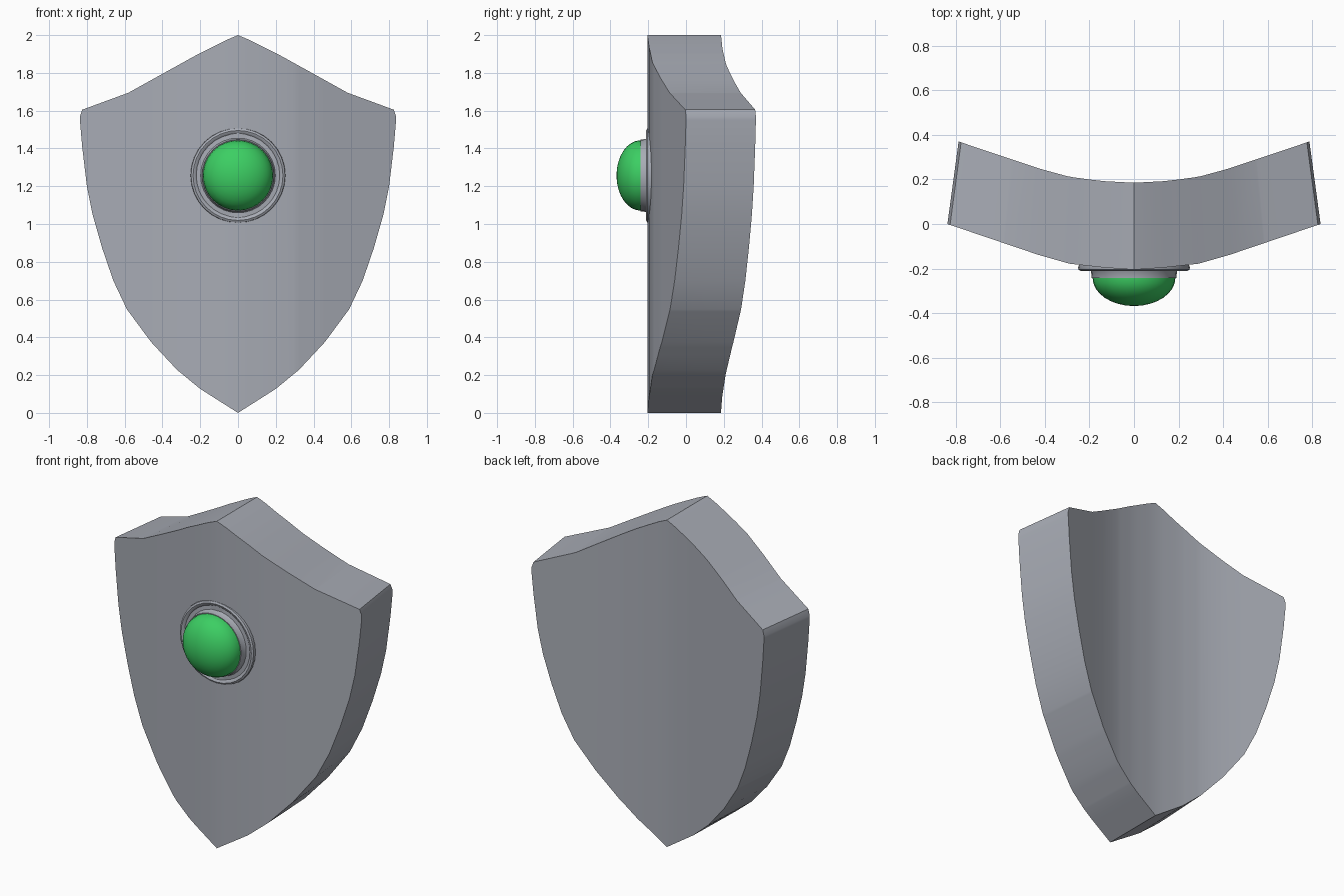
import bpy, bmesh, math

if "Cube" in bpy.data.objects:
    bpy.data.objects.remove(bpy.data.objects["Cube"])


def material(name, rgb):
    m = bpy.data.materials.new(name)
    m.diffuse_color = (*rgb, 1)
    m.use_nodes = True
    m.node_tree.nodes["Principled BSDF"].inputs["Base Color"].default_value = m.diffuse_color
    return m


grey = material("steel_grey", (0.39, 0.41, 0.46))
green = material("gem_green", (0.045, 0.62, 0.125))


def finish(name, bm, mat, angle):
    bmesh.ops.remove_doubles(bm, verts=bm.verts, dist=1e-5)
    bmesh.ops.recalc_face_normals(bm, faces=bm.faces)
    me = bpy.data.meshes.new(name)
    bm.to_mesh(me)
    bm.free()
    me.materials.append(mat)
    ob = bpy.data.objects.new(name, me)
    bpy.context.collection.objects.link(ob)
    bpy.context.view_layer.objects.active = ob
    ob.select_set(True)
    bpy.ops.object.shade_smooth_by_angle(angle=math.radians(angle))
    ob.select_set(False)
    return ob


def lerp(pts, x):
    for (a, u), (b, v) in zip(pts, pts[1:]):
        if x <= b + 1e-6:
            return u + (v - u) * (x - a) / (b - a)
    return pts[-1][1]


# shield plate: vertical strips following the top and bottom outline, bowed in y
top = [(0, 2.0), (0.06, 1.975), (0.21, 1.9), (0.40, 1.795), (0.58, 1.695), (0.825, 1.605), (0.837, 1.57)]
bottom = [(0, 0), (0.2, 0.127), (0.323, 0.228), (0.46, 0.375), (0.588, 0.548),
          (0.66, 0.7), (0.72, 0.875), (0.77, 1.05), (0.80, 1.20), (0.825, 1.41), (0.837, 1.55)]
front = [(0, -0.205), (0.14, -0.195), (0.29, -0.178), (0.43, -0.138), (0.837, 0.0)]
back = [(0, 0.185), (0.16, 0.193), (0.31, 0.212), (0.45, 0.248), (0.837, 0.37)]
half = sorted({p[0] for p in top + bottom + front})
xs = [-x for x in reversed(half[1:])] + half
bm = bmesh.new()
cols = []
for x in xs:
    a = abs(x)
    cols.append([bm.verts.new(c) for c in (
        (x, lerp(front, a), lerp(bottom, a)), (x, lerp(front, a), lerp(top, a)),
        (x * 0.94, lerp(back, a), lerp(top, a)), (x * 0.94, lerp(back, a), lerp(bottom, a)))])
for p, q in zip(cols, cols[1:]):
    for i in range(4):
        j = (i + 1) % 4
        bm.faces.new((p[i], q[i], q[j], p[j]))
bm.faces.new(cols[0])
bm.faces.new(cols[-1])
finish("shield_plate", bm, grey, 30)


def lathe(name, profile, mat, angle, steps=32, z=1.257):
    """Spin (radius, y) points around the front-back axis."""
    bm = bmesh.new()
    vs = [bm.verts.new((r, y, z)) for r, y in profile]
    es = [bm.edges.new(e) for e in zip(vs, vs[1:])]
    bmesh.ops.spin(bm, geom=vs + es, cent=(0, 0, z), axis=(0, 1, 0),
                   angle=2 * math.pi, steps=steps, use_duplicate=False)
    return finish(name, bm, mat, angle)


# round mount with raised bead and collar
lathe("boss_mount", [(0, -0.17), (0.243, -0.17), (0.251, -0.195), (0.249, -0.205), (0.238, -0.211),
                     (0.227, -0.207), (0.221, -0.201), (0.198, -0.203), (0.193, -0.21),
                     (0.190, -0.242), (0, -0.242)], grey, 40)

# green domed gem
dome = [(0, -0.235), (0.186, -0.235)]
dome += [(0.186 * math.cos(t), -0.241 - 0.127 * math.sin(t))
         for t in (math.pi / 2 * i / 8 for i in range(8))] + [(0, -0.368)]
lathe("gem", dome, green, 50)
